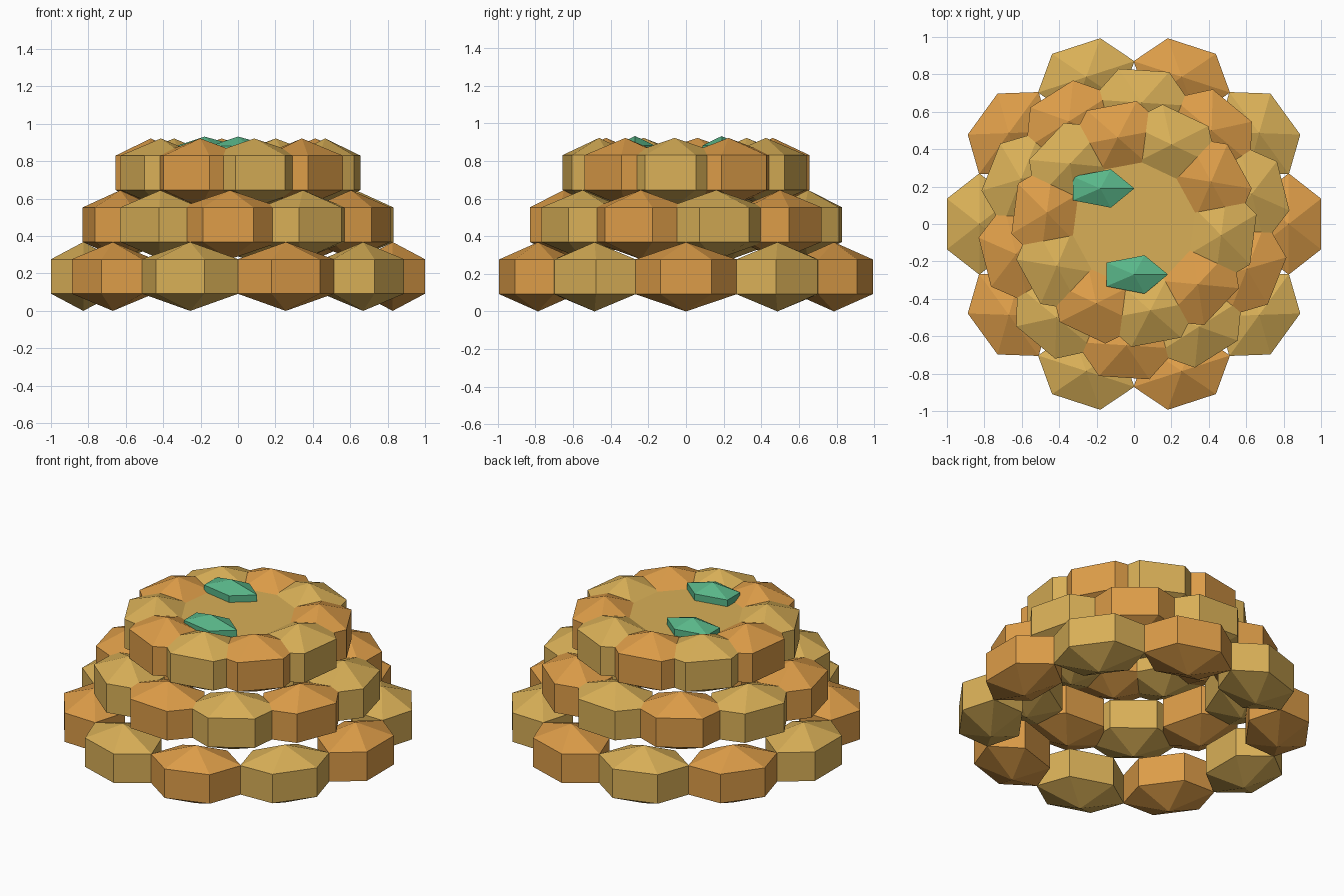
import bpy, math
from mathutils import Matrix, Vector

if "Cube" in bpy.data.objects:
    bpy.data.objects.remove(bpy.data.objects["Cube"])


def material(name, rgb):
    m = bpy.data.materials.new(name)
    m.diffuse_color = (*rgb, 1)
    m.use_nodes = True
    m.node_tree.nodes["Principled BSDF"].inputs["Base Color"].default_value = m.diffuse_color
    return m


orange = material("warm orange", (0.72, 0.335, 0.065))
gold = material("golden yellow", (0.69, 0.43, 0.095))
green = material("leaf green", (0.10, 0.47, 0.25))


def faceted_ball(name, sides, radii, loc, turn, mat):
    """Low-poly ball: two poles and a straight belt; radii are belt x, belt y, pole z."""
    rx, ry, rz = radii
    verts = [(0, 0, -rz), (0, 0, rz)]
    for z in (-rz / 2, rz / 2):
        for i in range(sides):
            a = math.tau * i / sides
            verts.append((rx * math.cos(a), ry * math.sin(a), z))
    faces = []
    for i in range(sides):
        j = (i + 1) % sides
        a, b, c, d = 2 + i, 2 + j, 2 + sides + j, 2 + sides + i
        faces += [(0, b, a), (a, b, c, d), (1, d, c)]
    me = bpy.data.meshes.new(name)
    me.from_pydata(verts, [], faces)
    me.materials.append(mat)
    ob = bpy.data.objects.new(name, me)
    ob.matrix_world = Matrix.Translation(Vector(loc)) @ Matrix.Rotation(turn, 4, 'Z')
    bpy.context.collection.objects.link(ob)


# three stacked rings of chunks, each turned a little and in alternating colours
for layer, radius in enumerate((0.827, 0.65, 0.47)):
    for k in range(10):
        a = layer * 0.25 + math.tau * k / 10
        loc = (radius * math.cos(a), radius * math.sin(a), 0.184 + 0.277 * layer)
        faceted_ball(f"ring_{layer + 1}_chunk_{k + 1}", 6, (0.271, 0.2, 0.184), loc,
                     a + math.pi / 2, orange if (k + layer) % 2 == 0 else gold)

# flat plate filling the top ring
bpy.ops.mesh.primitive_cylinder_add(vertices=12, radius=0.42, depth=0.11, location=(0, 0, 0.785))
plate = bpy.context.object
plate.name = "top_plate"
plate.data.materials.append(gold)

# two leaves lying on top
for i, (x, y) in enumerate(((0, -0.27), (-0.18, 0.19))):
    faceted_ball(f"leaf_{i + 1}", 5, (0.182, 0.108, 0.10), (x, y, 0.832), 0, green)
